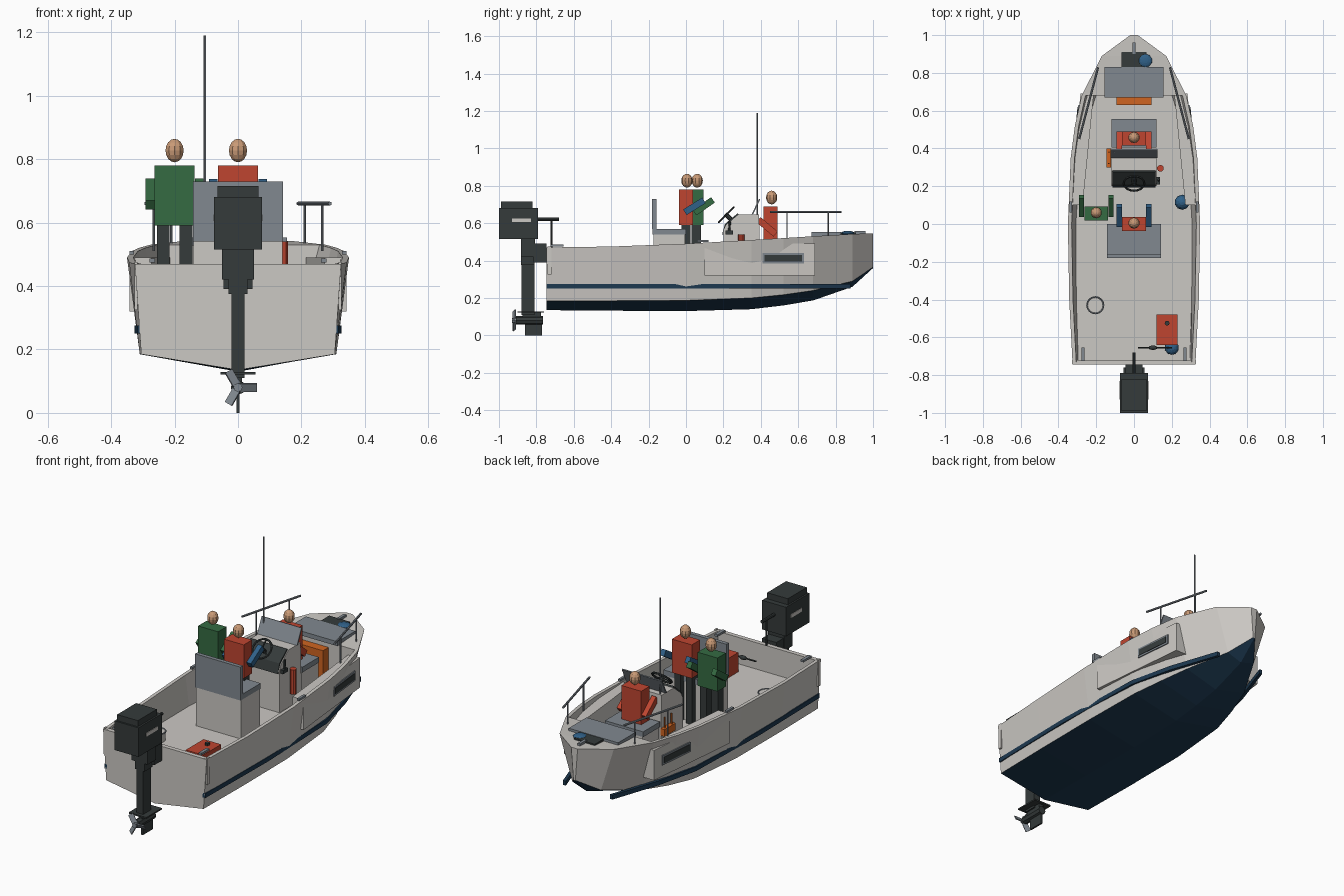
import bpy
import bmesh
from math import radians, sin, cos, pi
from mathutils import Vector, Matrix

cube = bpy.data.objects.get("Cube")
if cube:
    bpy.data.objects.remove(cube, do_unlink=True)


def material(name, r, g, b):
    mat = bpy.data.materials.new(name)
    mat.use_nodes = True
    mat.diffuse_color = (r, g, b, 1)
    shader = next(n for n in mat.node_tree.nodes if n.type == "BSDF_PRINCIPLED")
    shader.inputs["Base Color"].default_value = (r, g, b, 1)
    return mat


white = material("off white", .6, .58, .55)
slate = material("slate grey", .22, .25, .28)
charcoal = material("charcoal", .035, .043, .043)
navy = material("navy", .012, .04, .08)
red = material("red", .52, .06, .03)
green = material("green", .035, .145, .055)
orange = material("orange", .63, .13, .015)
skin = material("skin", .58, .32, .18)
blue = material("blue", .03, .12, .25)


def finish(name, bm, *mats):
    bmesh.ops.recalc_face_normals(bm, faces=bm.faces[:])
    mesh = bpy.data.meshes.new(name)
    bm.to_mesh(mesh)
    bm.free()
    for mat in mats:
        mesh.materials.append(mat)
    obj = bpy.data.objects.new(name, mesh)
    bpy.context.scene.collection.objects.link(obj)
    return obj


def box(name, mat, centre, size, tilt=0):
    """Box by centre and size, tilted about x."""
    bm = bmesh.new()
    place = Matrix.Translation(centre) @ Matrix.Rotation(radians(tilt), 4, "X")
    bmesh.ops.create_cube(bm, size=1, matrix=place @ Matrix.Diagonal((*size, 1)))
    return finish(name, bm, mat)


def rod(name, mat, start, end, radius, sides=8):
    """Cylinder between two points."""
    start, end = Vector(start), Vector(end)
    axis = end - start
    turn = axis.to_track_quat("Z", "Y").to_matrix().to_4x4()
    bm = bmesh.new()
    bmesh.ops.create_cone(bm, cap_ends=True, segments=sides, radius1=radius, radius2=radius,
                          depth=axis.length, matrix=Matrix.Translation((start + end) / 2) @ turn)
    return finish(name, bm, mat)


def ball(name, mat, centre, radii):
    bm = bmesh.new()
    bmesh.ops.create_uvsphere(bm, u_segments=10, v_segments=8, radius=1,
                              matrix=Matrix.Translation(centre) @ Matrix.Diagonal((*radii, 1)))
    return finish(name, bm, mat)


def loft(name, rings, mats, rule=lambda segment: 0, joined=False):
    """Skin closed rings of points; rule picks the material of each segment."""
    bm = bmesh.new()
    rows = [[bm.verts.new(p) for p in ring] for ring in rings]
    count = len(rows[0])
    pairs = list(zip(rows, rows[1:])) + ([(rows[-1], rows[0])] if joined else [])
    for a, b in pairs:
        for i in range(count):
            j = (i + 1) % count
            bm.faces.new((a[i], a[j], b[j], b[i])).material_index = rule(i)
    if not joined:
        bm.faces.new(rows[0])
        bm.faces.new(rows[-1])
    return finish(name, bm, *mats)


def prism(name, mat, profile, half_width):
    """Side profile (y, z) extruded across x."""
    return loft(name, [[(x, y, z) for y, z in profile] for x in (-half_width, half_width)], [mat])


def torus(name, mat, centre, radius, thickness, tilt=0, sides=16):
    turn = Matrix.Translation(centre) @ Matrix.Rotation(radians(tilt), 4, "X")
    rings = []
    for i in range(sides):
        a = 2 * pi * i / sides
        spread = [(radius + thickness * cos(pi * k / 3), thickness * sin(pi * k / 3)) for k in range(6)]
        rings.append([turn @ Vector((r * cos(a), r * sin(a), h)) for r, h in spread])
    return loft(name, rings, [mat], joined=True)


# Hull stations: y, sheer x, sheer z, chine x, chine z, keel z
stations = [(-.745, .325, .47, .305, .185, .135), (-.4, .343, .475, .31, .185, .132),
            (0, .35, .49, .31, .187, .13), (.35, .335, .51, .29, .2, .14),
            (.52, .313, .52, .25, .217, .16), (.68, .277, .53, .2, .24, .187),
            (.89, .17, .542, .09, .29, .26), (1, .02, .546, .006, .365, .36)]
FLOOR = .32


def outer(s):
    y, sx, sz, cx, cz, kz = s
    return [(-sx, y, sz), (-cx, y, cz), (0, y, kz), (cx, y, cz), (sx, y, sz)]


def inner(s, y):
    sx, sz, cx, cz = s[1:5]
    edge = cx + (sx - cx) * (FLOOR - cz) / (sz - cz) - .02
    return [(sx - .02, y, sz), (edge, y, FLOOR), (-edge, y, FLOOR), (-sx + .02, y, sz)]


def below_chine(segment):
    return int(segment in (1, 2))


loft("hull", [outer(s) + inner(s, s[0]) for s in stations[:6]], [white, navy], below_chine)
loft("foredeck", [outer(s) for s in stations[5:]], [white, navy], below_chine)
loft("transom", [inner(stations[0], y) for y in (-.745, -.72)], [white])

# Hull side details, built on both sides
stripe_path = [(-.745, .311), (-.2, .32), (.35, .303), (.6, .245), (.88, .15)]


def side_slab(name, mat, side, y0, y1, z0, z1, lift, depth):
    rings = []
    for y in (y0, y1):
        x = .357 - .1 * y + lift
        rings.append([(side * a, y, b) for a, b in ((x, z0), (x, z1), (x - depth, z1), (x - depth, z0))])
    loft(name, rings, [mat])


for side, label in ((1, "left"), (-1, "right")):
    loft(label + "_stripe", [[(side * (x + a), y, b) for a, b in
                              ((.006, .25), (.006, .275), (-.012, .275), (-.012, .25))]
                             for y, x in stripe_path], [navy])
    side_slab(label + "_flare_panel", white, side, .1, .69, .32, .49, -.005, .07)
    side_slab(label + "_window_frame", slate, side, .41, .63, .385, .44, .001, .012)
    side_slab(label + "_window", charcoal, side, .42, .62, .395, .43, .004, .01)
    box(label + "_stern_plate", white, (side * .322, -.73, .4), (.01, .02, .15))
    box(label + "_stern_cleat", slate, (side * .27, -.69, .48), (.018, .07, .012))
    box(label + "_side_cleat", slate, (side * .335, .09, .505), (.014, .06, .012))
    rod(label + "_bow_rail", slate, (side * .29, .45, .66), (side * .19, .83, .66), .006)
    for y, x in ((.54, .265), (.76, .21)):
        rod(label + "_rail_post", slate, (side * x, y, .51), (side * x, y, .66), .004)

# Helm seat
box("seat_base", white, (0, -.09, .43), (.28, .17, .23))
box("seat_pad", slate, (0, -.09, .555), (.285, .18, .03))
box("seat_back", slate, (0, -.17, .65), (.285, .022, .16))

# Console with dash, wheel, screen and fittings
prism("console", white, [(.2, FLOOR), (.2, .56), (.215, .59), (.28, .645), (.39, .645), (.4, FLOOR)], .12)
prism("dash_panel", charcoal, [(.193, .54), (.208, .595), (.275, .652), (.282, .645), (.215, .585), (.2, .54)], .115)
prism("windscreen", slate, [(.35, .645), (.39, .73), (.397, .728), (.358, .645)], .125)
torus("steering_wheel", charcoal, (0, .215, .645), .055, .006, 45)
rod("wheel_hub", charcoal, (0, .21, .65), (0, .25, .61), .012)
for angle in (90, 210, 330):
    a = radians(angle)
    tip = Matrix.Rotation(radians(45), 3, "X") @ Vector((cos(a), sin(a), 0)) * .055
    rod("wheel_spoke", charcoal, (0, .215, .645), Vector((0, .215, .645)) + tip, .004, 6)
box("throttle_box", charcoal, (.128, .23, .55), (.02, .04, .02))
rod("throttle_lever", charcoal, (.13, .23, .55), (.13, .235, .61), .006)
rod("extinguisher", red, (.14, .295, .4), (.14, .295, .54), .018, 10)
rod("aerial", slate, (-.105, .38, .64), (-.105, .38, 1.19), .004, 6)
box("flare_box", orange, (-.133, .35, .44), (.025, .1, .04))
for y in (.32, .38):
    rod("flare_box_strap", orange, (-.133, y, .45), (-.133, y, .52), .004, 6)

# Forward seating and bow gear
box("front_seat_base", white, (0, .48, .395), (.23, .15, .15))
box("front_seat_pad", slate, (0, .48, .485), (.24, .15, .03))
box("bow_cushion", slate, (0, .75, .54), (.31, .16, .025))
box("bow_locker_box", orange, (0, .655, .415), (.185, .05, .17))
box("anchor_tray", charcoal, (0, .87, .543), (.13, .08, .015))
ball("bow_rope", blue, (.06, .865, .547), (.036, .036, .012))
box("bow_roller", slate, (0, .93, .55), (.016, .06, .014))


# Crew
def person(name, x, y, hip, jacket, sleeve, arm_tilt, arm_y, arm_z, standing=True):
    box(name + "_torso", jacket, (x, y, hip + .095), (.125, .075, .19))
    ball(name + "_head", skin, (x, y + .005, hip + .237), (.03, .03, .037))
    for side in (-1, 1):
        box(name + "_arm", sleeve, (x + side * .078, y + arm_y, hip + arm_z), (.028, .12, .035), arm_tilt)
        if standing:
            box(name + "_leg", charcoal, (x + side * .036, y, (hip + FLOOR) / 2), (.04, .05, hip - FLOOR))


person("helmsman", 0, 0, .59, red, blue, 32, .045, .1)
person("standing_passenger", -.2, .055, .59, green, green, 35, .04, .1)
person("seated_passenger", 0, .453, .5, red, red, -40, -.02, .08, standing=False)

# Loose gear on the floor
box("fuel_tank", red, (.175, -.56, .375), (.11, .16, .11))
rod("fuel_cap", charcoal, (.175, -.525, .43), (.175, -.525, .442), .013)
rod("fuel_line", charcoal, (.02, -.655, .4), (.2, -.655, .4), .005, 6)
ball("primer_bulb", charcoal, (.1, -.655, .4), (.025, .012, .012))
ball("stern_rope", blue, (.2, -.655, .35), (.038, .038, .03))
ball("side_fender", blue, (.255, .115, .36), (.04, .04, .04))
rod("bucket", white, (-.205, -.43, FLOOR), (-.205, -.43, .37), .042, 16)
torus("bucket_rim", slate, (-.205, -.43, .37), .044, .004)

# Outboard engine
box("engine_cowl", charcoal, (0, -.895, .598), (.15, .21, .165))
box("cowl_cap", charcoal, (0, -.905, .695), (.13, .17, .04))
for side in (-1, 1):
    box("cowl_band", white, (side * .076, -.88, .615), (.004, .1, .02))
box("engine_neck", charcoal, (0, -.845, .47), (.1, .075, .1))
box("engine_midsection", charcoal, (0, -.845, .4), (.06, .072, .05))
box("engine_leg", charcoal, (0, -.845, .25), (.042, .07, .28))
box("engine_bracket", charcoal, (0, -.78, .44), (.09, .07, .1))
box("cavitation_plate", charcoal, (0, -.83, .125), (.11, .14, .008))
rod("gearcase", charcoal, (0, -.91, .08), (0, -.765, .08), .023)
box("gearcase_neck", charcoal, (0, -.825, .1), (.025, .1, .05))
box("skeg", charcoal, (0, -.815, .035), (.01, .09, .07))
rod("tiller", charcoal, (0, -.79, .62), (0, -.68, .62), .009)
rod("tiller_post", charcoal, (0, -.72, .47), (0, -.72, .62), .005, 6)
rod("propeller_hub", slate, (0, -.93, .08), (0, -.9, .08), .014)
for angle in (0, 120, 240):
    blade = box("propeller_blade", slate, (.035, 0, 0), (.05, .006, .028))
    blade.matrix_world = (Matrix.Translation((0, -.918, .08)) @ Matrix.Rotation(radians(angle), 4, "Y")
                          @ Matrix.Rotation(radians(30), 4, "X"))
